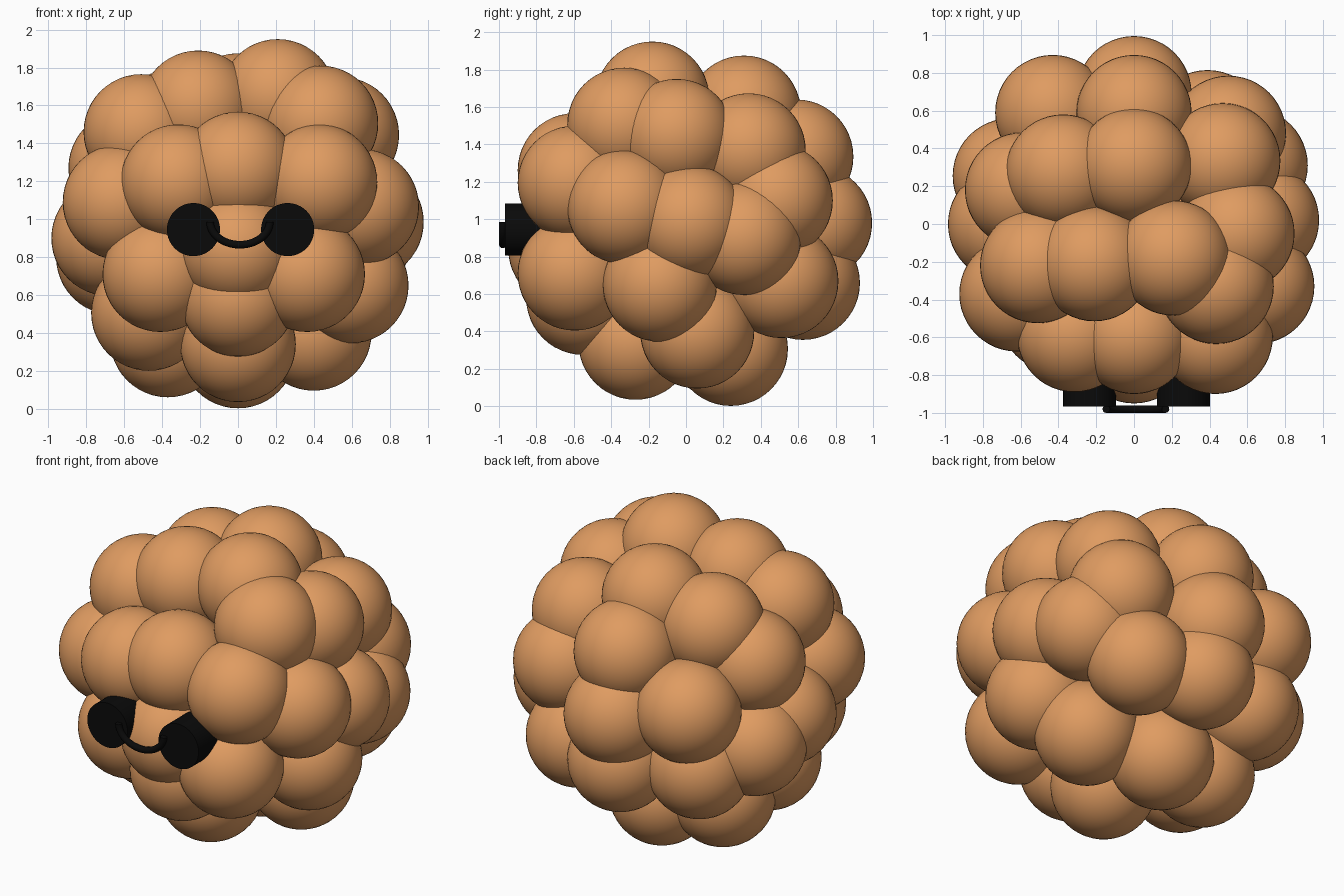
import bpy, bmesh, math
from mathutils import Matrix

if "Cube" in bpy.data.objects:
    bpy.data.objects.remove(bpy.data.objects["Cube"])

def material(name, color):
    m = bpy.data.materials.new(name)
    m.diffuse_color = color
    m.use_nodes = True
    m.node_tree.nodes["Principled BSDF"].inputs["Base Color"].default_value = m.diffuse_color
    return m

tan = material("tan", (0.74, 0.33, 0.12, 1))
black = material("black", (0.003, 0.003, 0.003, 1))

# Body: cluster of overlapping equal balls, listed by centre
R = 0.305
balls = [
    # upper front
    (0.21, -0.18, 1.645), (-0.21, -0.21, 1.585), (-0.51, -0.22, 1.46), (0.435, -0.33, 1.505),
    (-0.315, -0.585, 1.195), (0, -0.595, 1.262), (0.43, -0.595, 1.195), (-0.62, -0.37, 1.09),
    # lower front
    (0, -0.645, 0.84), (-0.41, -0.48, 0.71), (0.365, -0.595, 0.71), (0, -0.55, 0.58),
    (-0.47, -0.15, 0.505), (0.595, -0.14, 0.65), (0, -0.27, 0.34), (0, 0.24, 0.307),
    (-0.37, 0.16, 0.365), (0.4, 0.06, 0.4),
    # sides
    (-0.68, 0, 0.9), (-0.59, 0.18, 1.27), (-0.655, 0.255, 0.8),
    (0.675, 0.02, 0.985), (0.65, -0.33, 1.065), (0.545, -0.05, 1.445),
    # back
    (0.47, 0.335, 1.368), (0, 0.31, 1.57), (-0.375, 0.275, 1.475), (0, 0.59, 1.335),
    (0, 0.69, 0.98), (-0.43, 0.59, 1.07), (0.5, 0.48, 1.1), (0.615, 0.31, 0.9),
    (0.39, 0.51, 0.67), (0.02, 0.625, 0.66), (-0.43, 0.48, 0.68),
]
bm = bmesh.new()
for c in balls:
    bmesh.ops.create_uvsphere(bm, u_segments=48, v_segments=24, radius=R,
                              matrix=Matrix.Translation(c))
for f in bm.faces:
    f.smooth = True
me = bpy.data.meshes.new("body")
bm.to_mesh(me)
bm.free()
me.materials.append(tan)
bpy.context.collection.objects.link(bpy.data.objects.new("body", me))

# Eyes: flat black discs facing forward
for name, x in (("left_eye", -0.235), ("right_eye", 0.262)):
    bpy.ops.mesh.primitive_cylinder_add(vertices=64, radius=0.14, depth=0.2,
                                        location=(x, -0.867, 0.945),
                                        rotation=(math.pi / 2, 0, 0))
    eye = bpy.context.object
    eye.name = name
    eye.data.materials.append(black)
    bpy.ops.object.shade_smooth_by_angle(angle=math.radians(40))

# Mouth: smiling half-ellipse tube
cu = bpy.data.curves.new("mouth", 'CURVE')
cu.dimensions = '3D'
cu.bevel_depth = 0.02
cu.bevel_resolution = 4
cu.use_fill_caps = True
sp = cu.splines.new('POLY')
n = 32
sp.points.add(n)
for i, p in enumerate(sp.points):
    a = math.pi + math.pi * i / n
    p.co = (0.01 + 0.157 * math.cos(a), -0.98, 0.985 + 0.12 * math.sin(a), 1)
sp.use_smooth = True
cu.materials.append(black)
bpy.context.collection.objects.link(bpy.data.objects.new("mouth", cu))
